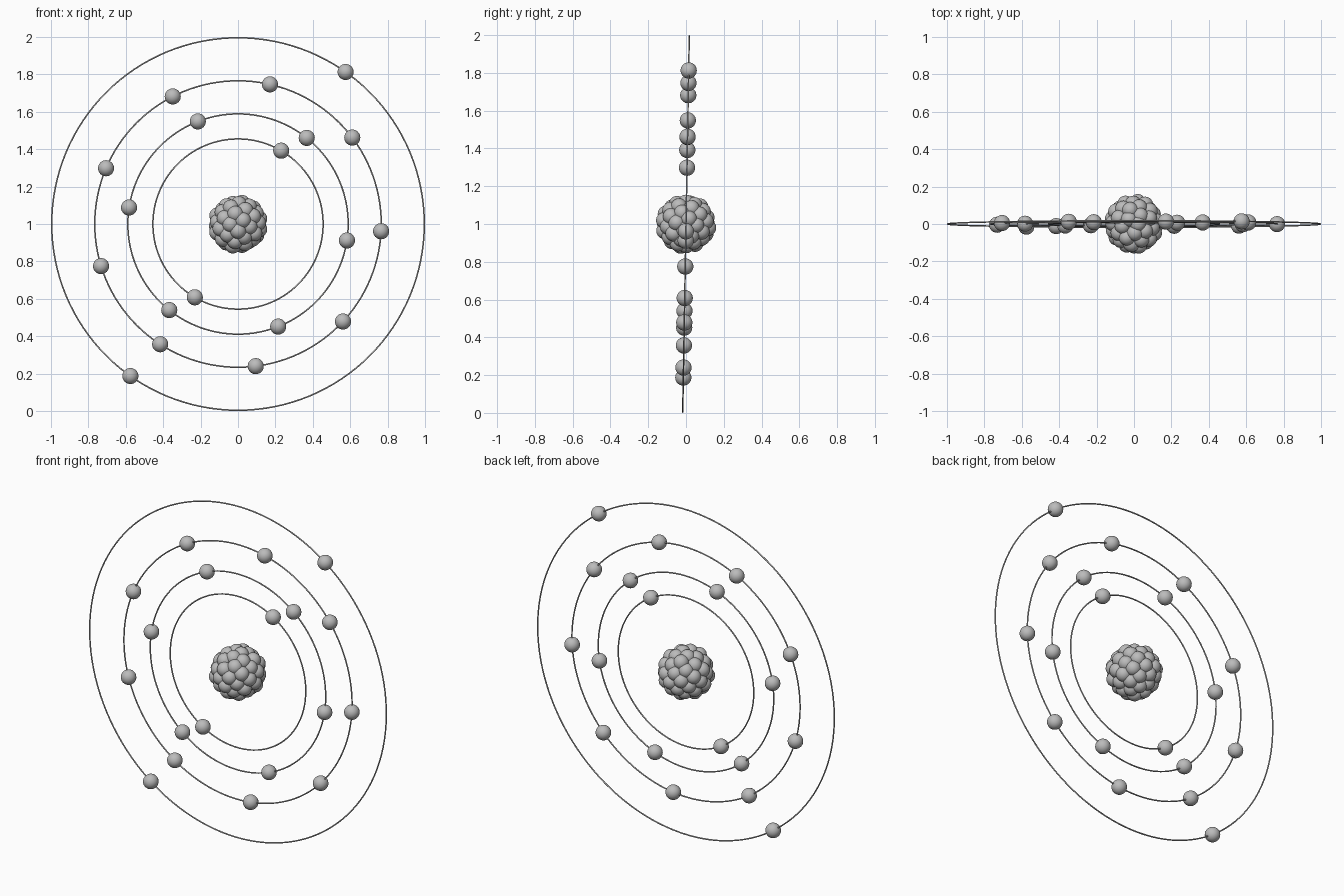
import bpy, math, random
from mathutils import Matrix, Vector

old = bpy.data.objects.get("Cube")
if old:
    bpy.data.objects.remove(old, do_unlink=True)

random.seed(4)
CENTRE = Vector((0, 0, 1))
BALL = 0.043
WIRE = 0.004
# Orbits stand upright with a slight backward lean
PLANE = Matrix.Translation(CENTRE) @ Matrix.Rotation(math.radians(89), 4, 'X')

grey = bpy.data.materials.new("plain_grey")
grey.use_nodes = True
colour = (0.5, 0.5, 0.5, 1)
grey.diffuse_color = colour
grey.node_tree.nodes["Principled BSDF"].inputs["Base Color"].default_value = colour


def finish(name):
    obj = bpy.context.object
    obj.name = name
    obj.data.materials.append(grey)
    bpy.ops.object.shade_smooth()
    return obj


def ball(name, location, radius=BALL):
    bpy.ops.mesh.primitive_uv_sphere_add(segments=24, ring_count=16,
                                         radius=radius, location=location)
    return finish(name)


# Orbit rings with evenly spaced electrons: radius, count, first angle
orbits = [(0.455, 2, 59.5), (0.589, 6, 51.4), (0.766, 9, 37.1), (0.996, 2, 54.7)]
for i, (radius, count, start) in enumerate(orbits, 1):
    bpy.ops.mesh.primitive_torus_add(major_segments=128, minor_segments=10,
                                     major_radius=radius, minor_radius=WIRE)
    finish(f"orbit_ring_{i}").matrix_world = PLANE
    for k in range(count):
        a = math.radians(start) + math.tau * k / count
        spot = PLANE @ Vector((radius * math.cos(a), radius * math.sin(a), 0))
        ball(f"electron_{i}_{k + 1}", spot)

# Nucleus: a packed shell of overlapping balls around a core
ball("nucleus_core", CENTRE, 0.118)
shell = 56
golden = math.pi * (3 - math.sqrt(5))
for k in range(shell):
    h = 1 - 2 * (k + 0.5) / shell
    r = math.sqrt(1 - h * h)
    direction = Vector((r * math.cos(golden * k), r * math.sin(golden * k), h))
    ball(f"nucleon_{k + 1}", CENTRE + direction * random.uniform(0.112, 0.121))
